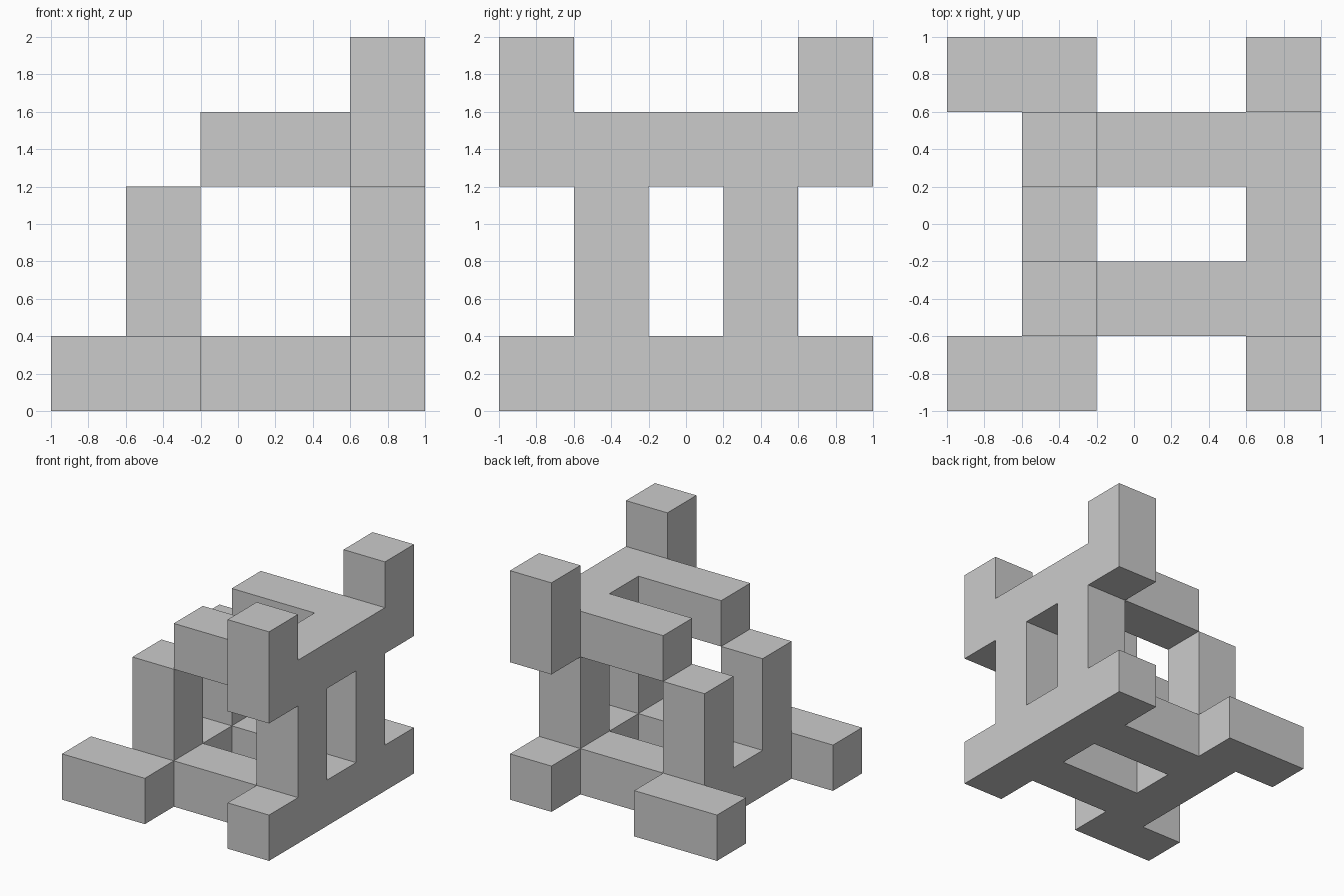
import bpy, bmesh, math
from itertools import product

if "Cube" in bpy.data.objects:
    bpy.data.objects.remove(bpy.data.objects["Cube"])

CELL = 0.4   # the model sits on a 5 x 5 x 5 block grid
N = 5

# Parts as inclusive block ranges: (x0, x1), (y0, y1), (z0, z1).
# Only the -y half (up to the middle row) is listed; it is mirrored in y.
PARTS = {
    "floor_rail":  ((4, 4), (0, 2), (0, 0)),
    "cross_rail":  ((1, 1), (1, 2), (0, 0)),
    "floor_bar":   ((2, 3), (1, 1), (0, 0)),
    "foot":        ((0, 1), (0, 0), (0, 0)),
    "front_post":  ((1, 1), (1, 1), (1, 2)),
    "rear_post":   ((4, 4), (1, 1), (1, 2)),
    "top_rail":    ((4, 4), (0, 2), (3, 3)),
    "top_bar":     ((2, 3), (1, 1), (3, 3)),
    "horn":        ((4, 4), (0, 0), (4, 4)),
}


def span(r):
    return range(r[0], r[1] + 1)


# Gather the filled blocks, mirrored front to back
filled = set()
for rx, ry, rz in PARTS.values():
    for x, y, z in product(span(rx), span(ry), span(rz)):
        filled |= {(x, y, z), (x, N - 1 - y, z)}

# Weld the blocks into one skin: only faces with no neighbour are made
bm = bmesh.new()
verts = {}


def corner(p):
    if p not in verts:
        verts[p] = bm.verts.new(((p[0] - N / 2) * CELL,
                                 (p[1] - N / 2) * CELL,
                                 p[2] * CELL))
    return verts[p]


for cell in sorted(filled):
    for axis, side in product(range(3), (0, 1)):
        beside = list(cell)
        beside[axis] += 2 * side - 1
        if tuple(beside) in filled:
            continue
        u, v = (axis + 1) % 3, (axis + 2) % 3
        ring = []
        for du, dv in ((0, 0), (1, 0), (1, 1), (0, 1)):
            p = list(cell)
            p[axis] += side
            p[u] += du
            p[v] += dv
            ring.append(corner(tuple(p)))
        bm.faces.new(ring if side else ring[::-1])

# Merge coplanar squares into large flat faces
bmesh.ops.dissolve_limit(bm, angle_limit=math.radians(1),
                         verts=bm.verts[:], edges=bm.edges[:])

mesh = bpy.data.meshes.new("block_frame")
bm.to_mesh(mesh)
bm.free()
bpy.context.collection.objects.link(bpy.data.objects.new("block_frame", mesh))
